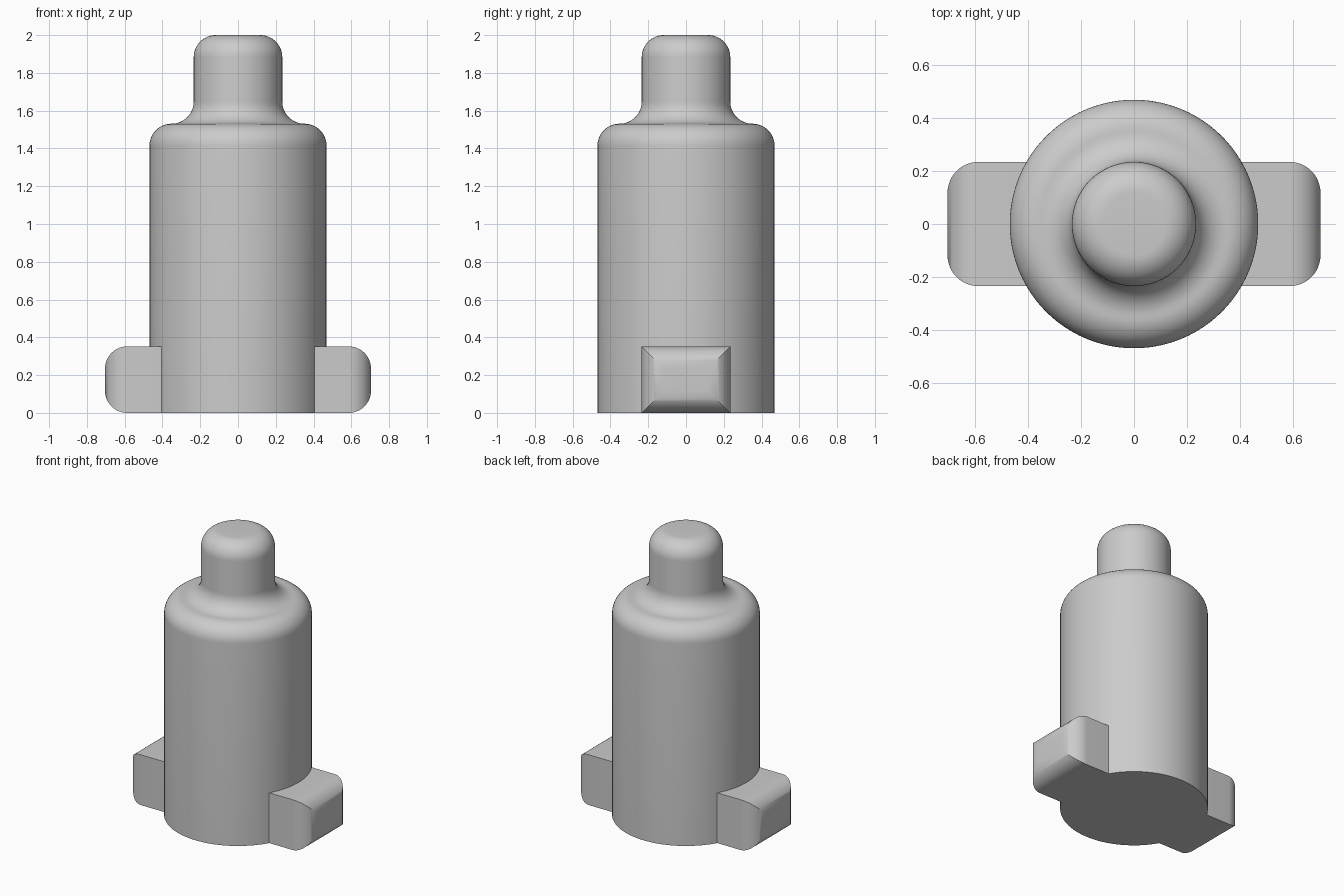
import bpy, bmesh
from math import sin, cos, pi, sqrt, asin, radians

cube = bpy.data.objects.get("Cube")
if cube:
    bpy.data.objects.remove(cube, do_unlink=True)

R, NECK, HEIGHT = 0.469, 0.2345, 2.0     # body radius, neck radius, full height
SHOULDER, FILLET = 1.531, 0.117
LUG_X, LUG_Y, LUG_Z = 0.704, 0.2345, 0.352
STEPS, SIDES = 12, 96

grey = bpy.data.materials.new("plain grey")
grey.use_nodes = True
colour = (0.6, 0.6, 0.6, 1)
grey.diffuse_color = colour
grey.node_tree.nodes["Principled BSDF"].inputs["Base Color"].default_value = colour


def finish(bm, name):
    bmesh.ops.recalc_face_normals(bm, faces=bm.faces)
    mesh = bpy.data.meshes.new(name)
    bm.to_mesh(mesh)
    bm.free()
    mesh.materials.append(grey)
    obj = bpy.data.objects.new(name, mesh)
    bpy.context.collection.objects.link(obj)
    bpy.ops.object.select_all(action='DESELECT')
    obj.select_set(True)
    bpy.context.view_layer.objects.active = obj
    bpy.ops.object.shade_smooth_by_angle(angle=radians(30))
    return obj


def arc(cx, cz, start, end):
    angles = [radians(start + (end - start) * i / STEPS) for i in range(STEPS + 1)]
    return [(cx + FILLET * cos(a), cz + FILLET * sin(a)) for a in angles]


# Turned body: rounded shoulder, hollow fillet into the neck, rounded tip
profile = [(R, 0)]
profile += arc(R - FILLET, SHOULDER - FILLET, 0, 90)
profile += arc(NECK + FILLET, SHOULDER + FILLET, 270, 180)[1:]
profile += arc(NECK - FILLET, HEIGHT - FILLET, 0, 90)

bm = bmesh.new()
rings = []
for r, z in profile:
    rings.append([bm.verts.new((r * cos(2 * pi * k / SIDES), r * sin(2 * pi * k / SIDES), z))
                  for k in range(SIDES)])
for low, high in zip(rings, rings[1:]):
    for k in range(SIDES):
        n = (k + 1) % SIDES
        bm.faces.new((low[k], low[n], high[n], high[k]))
bm.faces.new(rings[0])
bm.faces.new(rings[-1])
finish(bm, "body")


# Side lugs: mitred round-over on the outer end, inner end hugging the body
def build_lug(name, side):
    bm = bmesh.new()
    loops = []
    for i in range(STEPS + 1):
        a = pi / 2 * i / STEPS
        inset = FILLET * (1 - cos(a))
        x = side * (LUG_X - FILLET + FILLET * sin(a))
        y, low, high = LUG_Y - inset, inset, LUG_Z - inset
        loops.append([bm.verts.new((x, *p))
                      for p in ((-y, low), (y, low), (y, high), (-y, high))])
    for a, b in zip(loops, loops[1:]):
        for k in range(4):
            n = (k + 1) % 4
            bm.faces.new((a[k], a[n], b[n], b[k]))
    bm.faces.new(loops[-1])

    inner = R - 0.001
    limit = asin(LUG_Y / inner)
    bottom, top = [], []
    for i in range(STEPS + 1):
        y = inner * sin(limit * (2 * i / STEPS - 1))
        x = side * sqrt(inner ** 2 - y ** 2)
        bottom.append(bm.verts.new((x, y, 0)))
        top.append(bm.verts.new((x, y, LUG_Z)))
    b0, b1, t1, t0 = loops[0]
    bm.faces.new(bottom + [b1, b0])
    bm.faces.new(top + [t1, t0])
    bm.faces.new((bottom[0], b0, t0, top[0]))
    bm.faces.new((bottom[-1], b1, t1, top[-1]))
    for i in range(STEPS):
        bm.faces.new((bottom[i], bottom[i + 1], top[i + 1], top[i]))
    finish(bm, name)


build_lug("left_lug", 1)
build_lug("right_lug", -1)
